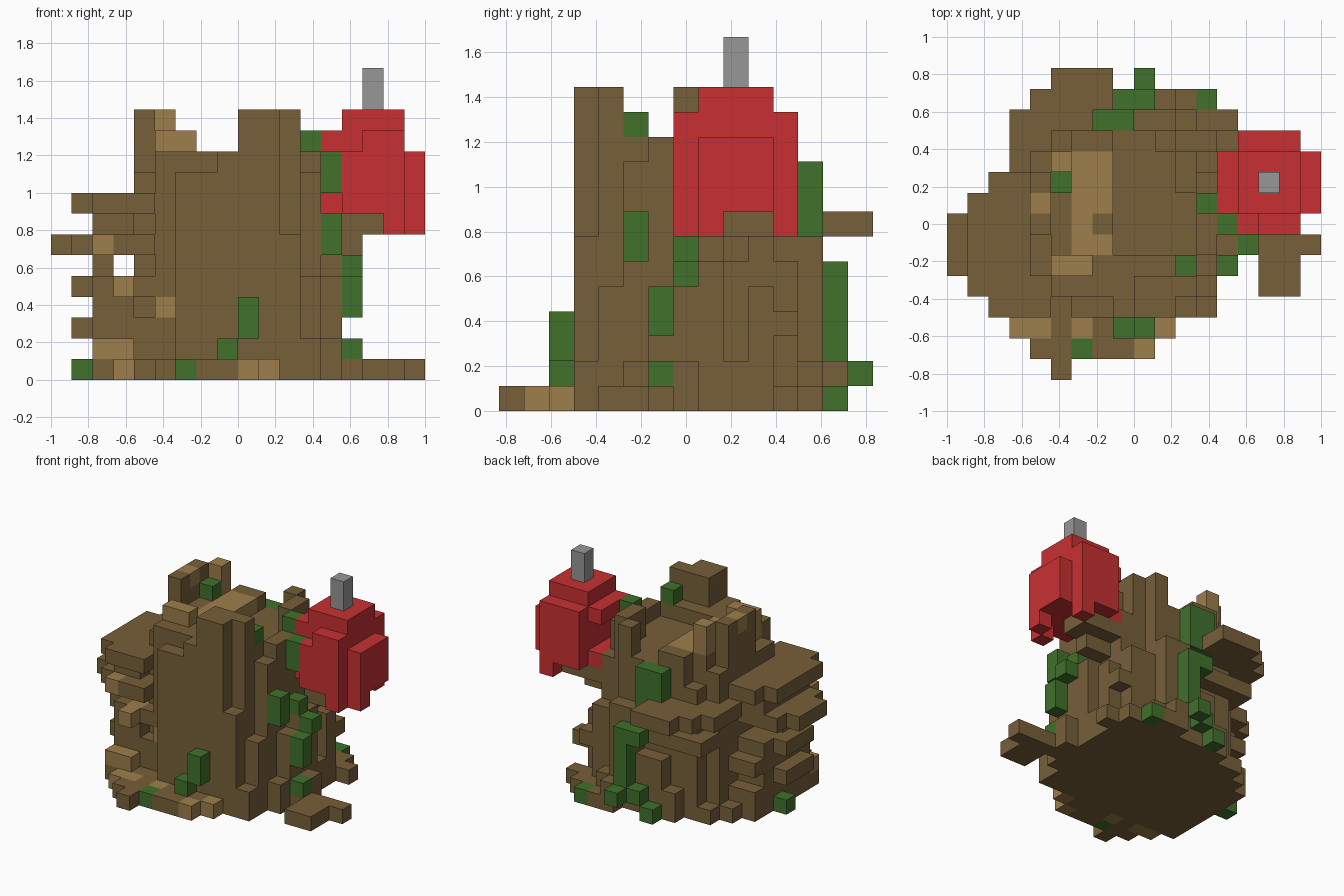
import bpy
from mathutils import Vector

cube = bpy.data.objects.get("Cube")
if cube:
    bpy.data.objects.remove(cube, do_unlink=True)

CELL = 2 / 18
ORIGIN = Vector((-1, -7.5 * CELL, 0))
cells = {}


def material(name, colour):
    mat = bpy.data.materials.new(name)
    mat.use_nodes = True
    mat.diffuse_color = (*colour, 1)
    mat.node_tree.nodes["Principled BSDF"].inputs["Base Color"].default_value = (*colour, 1)
    return mat


bark = material("bark brown", (.185, .116, .042))
pale = material("pale wood", (.34, .21, .07))
green = material("moss green", (.052, .165, .024))
red = material("red", (.58, .03, .032))
grey = material("grey", (.31, .31, .31))
part_material = {
    "trunk": bark, "root_base": bark, "side_shelves": bark, "back_shelf": bark,
    "branch": bark, "pale_patches": pale, "moss": green, "red_ball": red, "grey_stem": grey,
}


def box(part, x, y, z):
    """Fill a block of cells; each span is one index or an inclusive pair."""
    spans = [s if isinstance(s, tuple) else (s, s) for s in (x, y, z)]
    (a, b), (c, d), (e, f) = spans
    for i in range(a, b + 1):
        for j in range(c, d + 1):
            for k in range(e, f + 1):
                cells[i, j, k] = part


def build(part):
    """Make one object from the outer faces of a part's cells."""
    verts, faces = {}, []
    for cell, owner in cells.items():
        if owner != part:
            continue
        for axis in range(3):
            for side in (0, 1):
                neighbour = list(cell)
                neighbour[axis] += 1 if side else -1
                if tuple(neighbour) in cells:
                    continue
                u, v = (axis + 1) % 3, (axis + 2) % 3
                corners = []
                for du, dv in ((0, 0), (1, 0), (1, 1), (0, 1)):
                    p = list(cell)
                    p[axis] += side
                    p[u] += du
                    p[v] += dv
                    corners.append(verts.setdefault(tuple(p), len(verts)))
                faces.append(corners if side else corners[::-1])
    mesh = bpy.data.meshes.new(part)
    mesh.from_pydata([ORIGIN + Vector(p) * CELL for p in verts], [], faces)
    mesh.materials.append(part_material[part])
    obj = bpy.data.objects.new(part, mesh)
    bpy.context.collection.objects.link(obj)


# Spreading root base: one span of columns per row, front to back
base_rows = ((5, 5), (4, 9), (3, 10), (2, 12), (2, 12), (2, 13), (2, 17),
             (2, 14), (2, 13), (2, 13), (3, 13), (4, 14), (6, 13), (10, 11))
for row, span in enumerate(base_rows):
    box("root_base", span, row, 0)
box("root_base", (15, 16), (4, 5), 0)
box("root_base", (4, 12), 4, 1)
box("root_base", (4, 13), (5, 10), 1)
box("root_base", (5, 12), 11, 1)
box("root_base", (6, 11), 12, 1)
box("root_base", 10, 13, 1)
box("root_base", 14, 7, 1)

# Trunk rows, with lower columns around them
trunk_rows = ((6, 10), (5, 11), (4, 12), (4, 12), (4, 12),
              (4, 12), (4, 12), (4, 11), (6, 10))
for row, span in enumerate(trunk_rows, 3):
    box("trunk", span, row, (1, 9))
box("trunk", 11, 3, (1, 6))
box("trunk", 12, 4, (1, 4))
box("trunk", 12, 3, 1)
box("trunk", 13, (6, 8), (1, 4))
box("trunk", 13, (7, 8), 5)
box("trunk", 13, 10, (1, 4))
box("trunk", 12, 10, (1, 8))
box("trunk", (11, 12), 11, (1, 5))
box("trunk", 13, 11, 3)
box("trunk", 5, 11, (1, 8))
box("trunk", (9, 10), 12, (1, 6))
box("trunk", (7, 8), 12, (1, 3))

# Jagged broken rim
box("trunk", (8, 11), 5, 10)
box("trunk", 8, (3, 4), 10)
box("trunk", (5, 7), (4, 10), 10)
box("trunk", 12, (6, 9), 10)
box("trunk", (6, 7), 11, 10)
box("trunk", (9, 10), 3, (10, 12))
box("trunk", (9, 11), 4, (10, 12))
box("trunk", 4, (7, 9), (10, 12))
box("trunk", 11, (9, 10), (10, 11))
box("trunk", 10, 11, (10, 11))

# Stacked shelves on the left flank
for level, left, front, back in ((8, 1, 4, 8), (6, 0, 5, 7), (4, 1, 5, 7), (2, 1, 5, 7)):
    box("side_shelves", left, (front, back), level)
    box("side_shelves", (left + 1, 4), (front - 1, back + 1), level)
box("side_shelves", (2, 4), (3, 9), 8)
box("side_shelves", (2, 4), (3, 8), 6)
box("side_shelves", (2, 3), (4, 8), 7)
box("side_shelves", 2, (5, 6), 5)
box("side_shelves", (2, 3), (4, 9), 3)
box("side_shelves", (2, 3), (4, 9), 1)

# Shelves at the back
box("back_shelf", (5, 7), 14, 7)
box("back_shelf", (4, 7), 13, 7)
box("back_shelf", (3, 7), 12, 7)
box("back_shelf", (3, 5), (10, 11), 7)
box("back_shelf", (4, 8), 12, 5)
box("back_shelf", 4, 11, 5)

# Branch holding the ball
box("branch", (13, 15), (9, 10), 7)
box("branch", (13, 14), 9, 6)

# Pale wood patches on the rim, shelves and roots
box("pale_patches", (6, 7), (8, 10), 10)
box("pale_patches", (6, 7), 6, 10)
box("pale_patches", 6, 7, 10)
box("pale_patches", (5, 6), 5, (10, 11))
box("pale_patches", 5, 10, (11, 12))
box("pale_patches", 4, 8, 12)
for spot in ((2, 3, 6), (3, 4, 4), (3, 3, 4), (5, 4, 3), (6, 2, 0), (9, 1, 0), (10, 2, 0)):
    box("pale_patches", *spot)
box("pale_patches", (2, 3), 3, 1)
box("pale_patches", (3, 4), 2, 0)

# Moss
box("moss", (7, 8), 12, (7, 9))
box("moss", 9, 13, (2, 5))
box("moss", 9, 2, (2, 3))
box("moss", 13, 5, (6, 7))
box("moss", 13, 7, (9, 10))
box("moss", 14, 6, (3, 4))
for spot in ((8, 13, 5), (8, 13, 1), (9, 14, 1), (7, 13, 0), (12, 13, 0), (1, 7, 0), (6, 1, 0),
             (8, 2, 1), (14, 6, 1), (14, 7, 5), (13, 7, 6), (12, 8, 11), (11, 5, 11), (5, 9, 11)):
    box("moss", *spot)

# Red ball with a grey stem
box("red_ball", (14, 16), (8, 10), (8, 12))
box("red_ball", (14, 16), (7, 11), (8, 10))
box("red_ball", (15, 16), 7, 11)
box("red_ball", (14, 16), 11, 11)
box("red_ball", 13, (8, 10), 11)
box("red_ball", 13, (8, 10), 8)
box("red_ball", 17, (8, 10), (8, 10))
for spot in ((16, 7, 7), (17, 8, 7), (16, 11, 7)):
    box("red_ball", *spot)
box("grey_stem", 15, 9, (13, 14))

for part_name in part_material:
    build(part_name)
